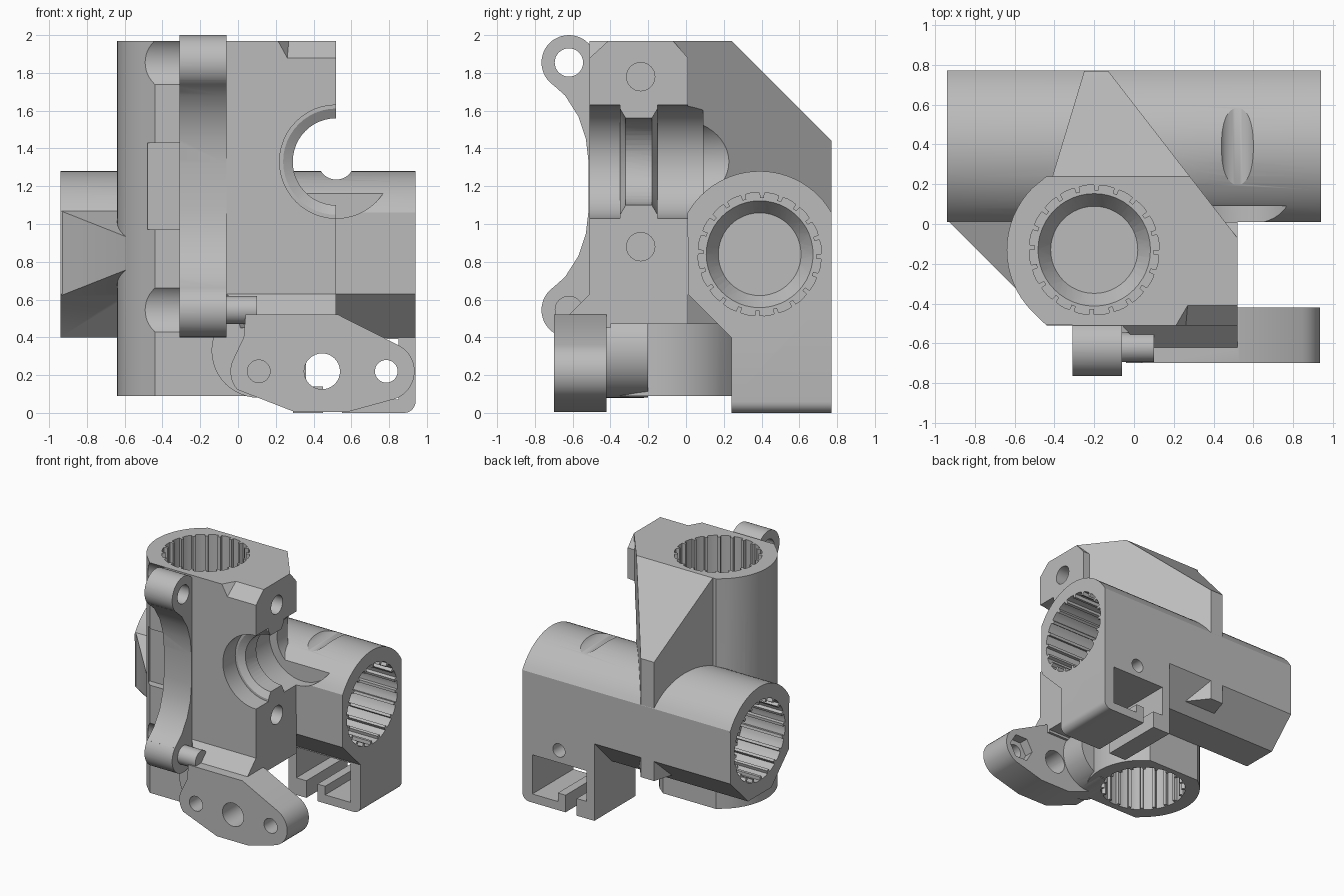
import bpy, bmesh
from math import cos, sin, radians, tau
from mathutils import Vector

if "Cube" in bpy.data.objects:
    bpy.data.objects.remove(bpy.data.objects["Cube"])

grey = bpy.data.materials.new("plain grey")
grey.use_nodes = True
grey.diffuse_color = (0.5, 0.5, 0.5, 1)
grey.node_tree.nodes["Principled BSDF"].inputs["Base Color"].default_value = (0.5, 0.5, 0.5, 1)


def place(axis, u, v, w):
    return Vector({"x": (w, u, v), "y": (u, w, v), "z": (u, v, w)}[axis])


def finish(name, bm):
    bmesh.ops.recalc_face_normals(bm, faces=bm.faces)
    mesh = bpy.data.meshes.new(name)
    bm.to_mesh(mesh)
    bm.free()
    mesh.materials.append(grey)
    ob = bpy.data.objects.new(name, mesh)
    bpy.context.scene.collection.objects.link(ob)
    return ob


def prism(name, axis, outline, lo, hi):
    bm = bmesh.new()
    low = [bm.verts.new(place(axis, u, v, lo)) for u, v in outline]
    high = [bm.verts.new(place(axis, u, v, hi)) for u, v in outline]
    bm.faces.new(low)
    bm.faces.new(high)
    n = len(low)
    for i in range(n):
        j = (i + 1) % n
        bm.faces.new((low[i], low[j], high[j], high[i]))
    return finish(name, bm)


def hull(name, points):
    bm = bmesh.new()
    for p in points:
        bm.verts.new(p)
    out = bmesh.ops.convex_hull(bm, input=bm.verts)
    bmesh.ops.delete(bm, geom=list(set(out["geom_interior"])), context="VERTS")
    return finish(name, bm)


def arc(u, v, r, start, end, n=16):
    steps = [radians(start + (end - start) * i / n) for i in range(n + 1)]
    return [(u + r * cos(a), v + r * sin(a)) for a in steps]


def circle(u, v, r, n=48):
    return [(u + r * cos(tau * i / n), v + r * sin(tau * i / n)) for i in range(n)]


def cyl(name, axis, u, v, r, lo, hi, n=48):
    return prism(name, axis, circle(u, v, r, n), lo, hi)


def box(name, x, y, z):
    return prism(name, "z", [(x[0], y[0]), (x[1], y[0]), (x[1], y[1]), (x[0], y[1])], *z)


def combine(target, parts, operation):
    bpy.context.view_layer.objects.active = target
    for part in parts:
        mod = target.modifiers.new(part.name, "BOOLEAN")
        mod.object, mod.operation, mod.solver = part, operation, "EXACT"
        bpy.ops.object.modifier_apply(modifier=mod.name)
        bpy.data.objects.remove(part)


def ribbed_bore(axis, u, v, lo, hi, stop_lo, stop_hi):
    """Cutters for a bearing seat with grip ribs and a narrower middle."""
    outline = []
    for i in range(20):
        for f, r in ((0, .325), (.25, .327), (.5, .327), (.75, .325), (.76, .298), (.99, .298)):
            a = tau * (i + f) / 20
            outline.append((u + r * cos(a), v + r * sin(a)))
    cuts = [cyl("rod_hole", axis, u, v, .22, lo - .1, hi + .1)]
    for end, stop, s in ((lo - .1, stop_lo, 1), (hi + .1, stop_hi, -1)):
        cuts.append(prism("bearing_seat", axis, outline, min(end, stop), max(end, stop)))
        rings = [place(axis, *p, stop - s * .02) for p in circle(u, v, .297)]
        rings += [place(axis, *p, stop + s * .09) for p in circle(u, v, .219)]
        cuts.append(hull("seat_funnel", rings))
    return cuts


# Main block with the rear fin, sloped at the back
fin_outline = [(-.35, -.51), (.52, -.51), (.52, -.07), (-.13, .77), (-.25, .77), (-.41, .24)]
body = prism("bearing_carriage", "z", fin_outline, .47, 1.97)
corner = prism("side_block", "x", [(-.51, .47), (.01, .47), (.01, 1.88), (-.07, 1.97), (-.51, 1.97)], .2, .52)
combine(body, [corner], "UNION")
slope = prism("fin_slope", "x", [(.24, 1.97), (.14, 2.07), (.9, 2.07), (.9, 1.31)], -1, 1)
notch = hull("corner_chamfer", [(x, y, z) for x, y, z in (
    (.20, -.52, 1.98), (.26, -.52, 1.87), (.27, -.40, 1.98),
    (.6, -.52, 1.98), (.6, -.52, 1.87), (.6, -.40, 1.98))])
idler = cyl("idler_passage", "y", .52, 1.33, .23, -.6, .4)
combine(body, [slope, notch, idler], "DIFFERENCE")

# Upright bearing column
cx, cy, r = -.20, -.13, .44
column_outline = (arc(cx, cy, r, 135, 225) + [(-.44, -.51), (.04, -.51)]
                  + arc(cx, cy, r, -45, 45) + [(.04, .24), (-.44, .24)])
column = prism("upright_column", "z", column_outline, .09, 1.97)

# Level bearing tube: round above, chamfered below
tube_outline = arc(.39, .84, .44, 30, 150, 24) + [(.01, .63), (.24, .40), (.54, .40), (.77, .63)]
tube = prism("level_tube", "x", tube_outline, -.94, .94)

# Tapered gusset on the tube's outer end
gusset = hull("side_gusset", [(x, y, z) for x, y, z in (
    (-.94, .02, .62), (-.94, .02, 1.07), (-.56, -.36, .77), (-.56, -.36, .92),
    (-.4, .02, .62), (-.4, .02, 1.07), (-.4, -.36, .77), (-.4, -.36, .92))])

# Belt clamp box under the tube
clamp = prism("clamp_box", "y", [(.29, .7), (.29, 0)] + arc(.88, .06, .06, -90, 0, 6) + [(.94, .7)], .24, .77)

# Front mounting plate, sloped shoulder and rear boss
plate_outline = ([(.04, .52), (.03, .40)] + arc(.11, .22, .15, 160, 220, 8)
                 + [(.30, .005), (.58, .005)] + arc(.78, .22, .155, -70, 65, 14) + [(.53, .52)])
plate = prism("mount_plate", "y", plate_outline, -.70, -.42)
shoulder = hull("plate_shoulder", [(x, y, z) for x, y, z in (
    (-.06, -.51, .63), (.52, -.51, .63), (.04, -.62, .52), (.52, -.62, .52),
    (.04, -.62, .45), (.52, -.62, .45), (-.06, -.4, .45), (.52, -.4, .45),
    (-.06, -.4, .63), (.52, -.4, .63))])
boss = cyl("plate_boss", "y", .11, .33, .25, -.56, -.2)

# Front bar with two hinge ears
web = [(-.45, 1.92), (-.6, 1.9), (-.73, 1.76), (-.64, 1.68), (-.57, 1.57), (-.53, 1.45), (-.515, 1.32)]
bar = [prism("hinge_web", "x", web + [(y, 2.4 - z) for y, z in reversed(web)], -.31, -.06)]
ear_heights = (1.855, .545)
bar += [cyl("hinge_ear", "x", -.62, z, .145, -.31, -.06) for z in ear_heights]

combine(body, [column, tube, gusset, clamp, plate, shoulder, boss] + bar, "UNION")

# Bearing seats
cuts = ribbed_bore("z", cx, cy, .09, 1.97, .50, 1.22)
cuts += ribbed_bore("x", .39, .84, -.94, .94, -.56, .30)

# Idler pocket with a raised middle rib
cuts += [cyl("idler_front", "y", .52, 1.33, .30, -.6, -.35),
         cyl("idler_back", "y", .52, 1.33, .30, -.15, .09),
         cyl("idler_middle", "y", .52, 1.33, .23, -.4, -.1),
         cyl("tube_notch", "y", .52, 1.33, .095, 0, .9)]
for start, end in ((-.36, -.32), (-.14, -.18)):
    rings = [place("y", *p, start) for p in circle(.52, 1.33, .298)]
    rings += [place("y", *p, end) for p in circle(.52, 1.33, .231)]
    cuts.append(hull("idler_taper", rings))

# Hinge holes, screw clearances and the strap recess
for z in ear_heights:
    cuts += [cyl("ear_hole", "x", -.62, z, .075, -.5, .1, 32),
             cyl("screw_clearance", "x", -.62, z, .16, -.8, -.31)]
cuts.append(box("strap_recess", (-.48, -.31), (-.8, -.45), (.97, 1.43)))

# Screw holes in the side face, plate and clamp
cuts += [cyl("side_hole", "x", -.24, z, .075, .25, .7, 32) for z in (1.78, .88)]
cuts += [cyl("plate_hole", "y", .11, .22, .06, -.8, -.45, 32),
         cyl("plate_bore", "y", .445, .22, .095, -.8, -.3, 32),
         cyl("plate_end_hole", "y", .785, .22, .06, -.8, -.3, 32),
         cyl("nut_trap", "y", .785, .22, .11, -.50, -.3, 6),
         cyl("clamp_hole", "y", .61, .49, .055, .6, .9, 32)]

# Belt channel, open below
cuts += [box("belt_channel", (.36, .85), (.1, .9), (.14, .39)),
         box("belt_lip", (.62, .85), (.1, .9), (.07, .2)),
         box("belt_slot", (.45, .55), (.1, .9), (-.1, .2))]
combine(body, cuts, "DIFFERENCE")

# Smooth round walls, keep the edges crisp
body.data.materials.clear()
body.data.materials.append(grey)
for poly in body.data.polygons:
    poly.material_index = 0
bpy.ops.object.select_all(action="DESELECT")
body.select_set(True)
bpy.context.view_layer.objects.active = body
bpy.ops.object.shade_smooth_by_angle(angle=radians(28))
